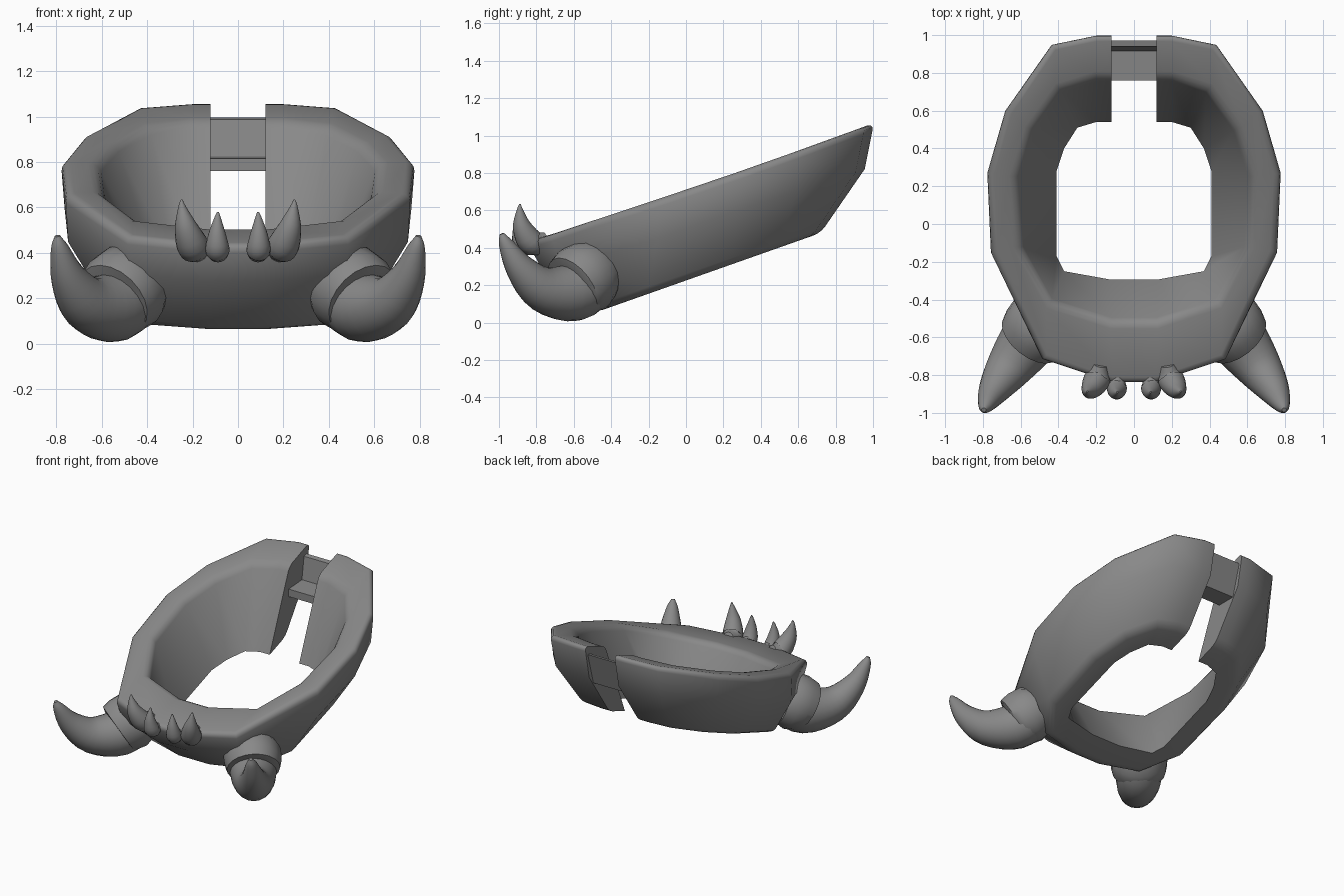
import bpy, bmesh, math
from mathutils import Vector

if "Cube" in bpy.data.objects:
    bpy.data.objects.remove(bpy.data.objects["Cube"])

grey = bpy.data.materials.new("dark_grey")
grey.diffuse_color = (.25, .25, .25, 1)
grey.use_nodes = True
grey.node_tree.nodes["Principled BSDF"].inputs["Base Color"].default_value = grey.diffuse_color


def finish(name, bm, angle=40):
    bmesh.ops.recalc_face_normals(bm, faces=bm.faces[:])
    me = bpy.data.meshes.new(name)
    bm.to_mesh(me)
    bm.free()
    me.materials.append(grey)
    ob = bpy.data.objects.new(name, me)
    bpy.context.collection.objects.link(ob)
    bpy.ops.object.select_all(action='DESELECT')
    ob.select_set(True)
    bpy.context.view_layer.objects.active = ob
    bpy.ops.object.shade_smooth_by_angle(angle=math.radians(angle))
    return ob


def catmull(pts, steps):
    # smooth interpolation through 4-component points (x, y, z, radius)
    p = [Vector(q) for q in pts]
    p = [2 * p[0] - p[1]] + p + [2 * p[-1] - p[-2]]
    out = []
    for i in range(1, len(p) - 2):
        a, b, c, d = p[i - 1:i + 3]
        for s in range(steps):
            t = s / steps
            out.append(0.5 * (2 * b + (c - a) * t + (2 * a - 5 * b + 4 * c - d) * t * t
                              + (3 * b - a - 3 * c + d) * t ** 3))
    return out + [p[-2]]


def tube(name, pts, steps=4, sides=20, angle=50):
    # tapered round tube along a path
    path = catmull(pts, steps) if steps > 1 else [Vector(q) for q in pts]
    bm = bmesh.new()
    rings = []
    for i, q in enumerate(path):
        d = (path[min(i + 1, len(path) - 1)] - path[max(i - 1, 0)]).to_3d().normalized()
        u = d.cross(Vector((0.8 if pts[0][0] > 0 else -0.8, 0.6, 0))).normalized()
        v = d.cross(u)
        r = max(q[3], 0.003)
        rings.append([bm.verts.new(q.to_3d() + r * (math.cos(k) * u + math.sin(k) * v))
                      for k in (2 * math.pi * j / sides for j in range(sides))])
    for a, b in zip(rings, rings[1:]):
        for j in range(sides):
            k = (j + 1) % sides
            bm.faces.new((a[j], a[k], b[k], b[j]))
    bm.faces.new(rings[0])
    bm.faces.new(rings[-1])
    return finish(name, bm, angle)


# --- ring: tilted band, open at the back ---
outer_top = [(.12, -.85), (.49, -.725), (.76, -.15), (.78, .27),
             (.685, .6), (.44, .955), (.2, 1.005), (.12, 1.005)]
outer_low = [(.12, -.485), (.41, -.425), (.57, -.2), (.575, .25),
             (.5, .5), (.36, .68), (.2, .72), (.12, .72)]
inner_top = [(.12, -.515), (.44, -.41), (.6, -.12), (.62, .25),
             (.54, .5), (.39, .71), (.2, .77), (.12, .77)]
inner_low = [(.12, -.295), (.37, -.25), (.41, -.17), (.41, .28),
             (.37, .4), (.3, .51), (.2, .54), (.12, .54)]


def top(p, drop=0):
    return Vector((p[0], p[1], .71 + .337 * p[1] + .018 * p[1] ** 2 - drop))


def low(p):
    return Vector((p[0], p[1], .225 + .353 * p[1]))


sections = []
for ot, ol, it, il in zip(outer_top, outer_low, inner_top, inner_low):
    mid = low(ol).lerp(top(ot), .58)
    mid += Vector((ot[0] - ol[0], ot[1] - ol[1], 0)).normalized() * .07
    sections.append([top(ot), mid, low(ol), low(il), top(it, .03 if it[1] < -.3 else 0)])
mirrored = [[Vector((-v.x, v.y, v.z)) for v in s] for s in sections[::-1]]

bm = bmesh.new()
loops = [[bm.verts.new(v) for v in s] for s in mirrored + sections]
for a, b in zip(loops, loops[1:]):
    for j in range(5):
        k = (j + 1) % 5
        bm.faces.new((a[j], a[k], b[k], b[j]))
bm.faces.new(loops[0])
bm.faces.new(loops[-1])
rim = [bm.edges.get((a[j], b[j])) for a, b in zip(loops, loops[1:]) for j in (0, 2, 4)]
bmesh.ops.bevel(bm, geom=rim, offset=.04, offset_type='OFFSET', segments=3,
                profile=.5, affect='EDGES', clamp_overlap=True)
finish("ring_band", bm, 50)

# --- L-shaped connecting link bridging the gap at the back ---
bm = bmesh.new()
profile = [(.972, .995), (.94, .988), (.915, .825), (.76, .815), (.76, .76), (.905, .76)]
ends = [[bm.verts.new((x, y, z)) for y, z in profile] for x in (-.13, .13)]
for j in range(len(profile)):
    k = (j + 1) % len(profile)
    bm.faces.new((ends[0][j], ends[0][k], ends[1][k], ends[1][j]))
bm.faces.new(ends[0])
bm.faces.new(ends[1])
finish("back_link", bm, 20)

# --- horns, sleeves and fangs on both sides ---
horn = [(.45, -.47, .25, .14), (.545, -.60, .163, .156), (.665, -.765, .18, .122),
        (.745, -.885, .29, .08), (.785, -.962, .42, .04), (.795, -.985, .475, .012)]
sleeve = [(.44, -.47, .27, .165), (.48, -.52, .25, .195), (.525, -.575, .22, .19),
          (.55, -.605, .195, .178), (.555, -.612, .19, .14)]
big_fang = [(.178, -.745, .45, .035), (.195, -.82, .425, .07), (.228, -.875, .51, .052),
            (.246, -.888, .60, .018), (.248, -.887, .634, .004)]
small_fang = [(.085, -.80, .42, .025), (.09, -.865, .41, .053), (.092, -.89, .48, .039),
              (.09, -.893, .55, .016), (.088, -.89, .58, .004)]
for side, s in (("right", 1), ("left", -1)):
    for part, pts, steps in (("horn", horn, 4), ("horn_sleeve", sleeve, 1),
                             ("big_fang", big_fang, 4), ("small_fang", small_fang, 4)):
        tube(f"{part}_{side}", [(s * x, y, z, r) for x, y, z, r in pts], steps)
